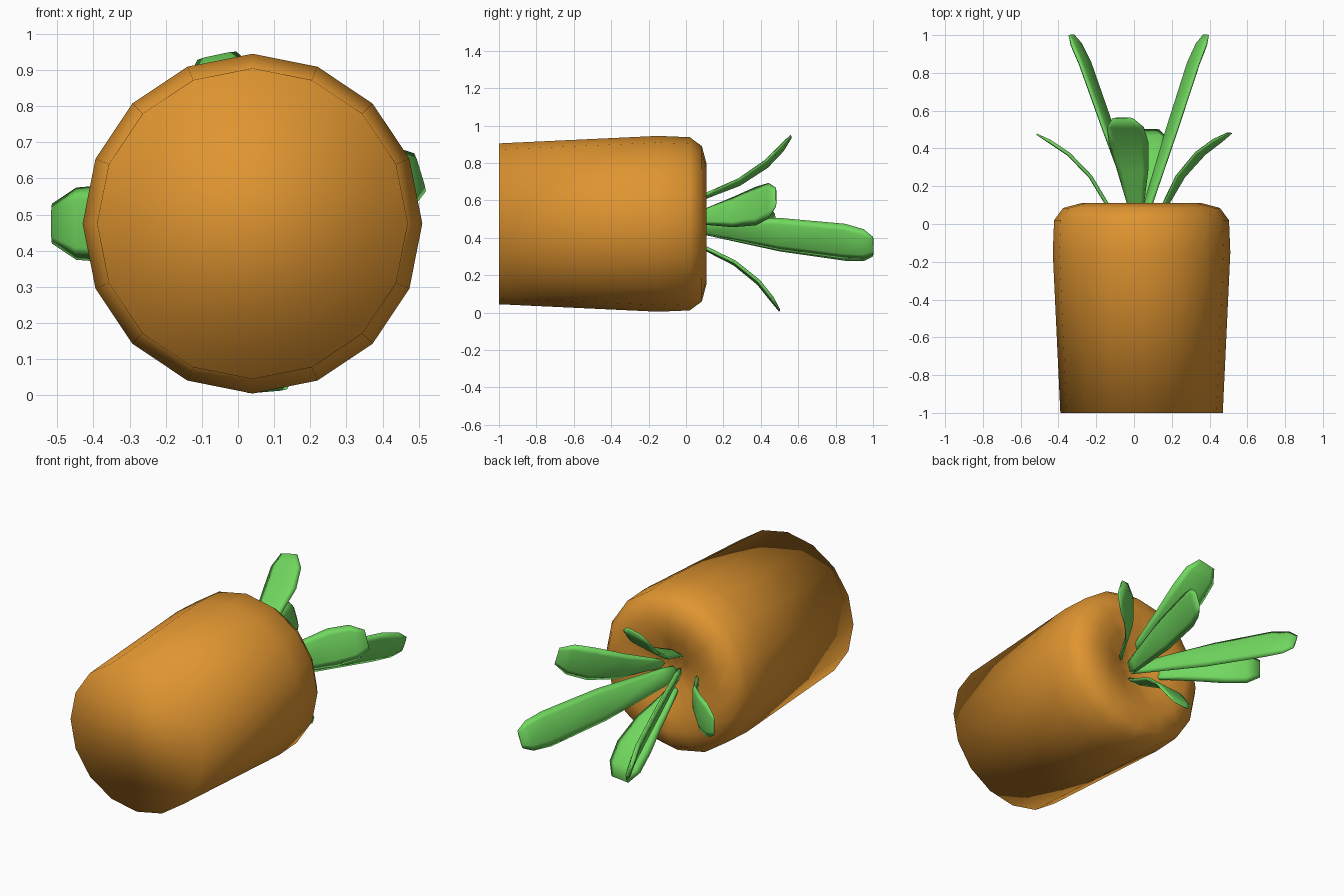
import bpy, bmesh
from math import sin, cos, pi, radians
from mathutils import Vector

cube = bpy.data.objects.get("Cube")
if cube:
    bpy.data.objects.remove(cube, do_unlink=True)

CENTRE = Vector((0.04, 0, 0.475))
SIDES = 16


def material(name, colour):
    m = bpy.data.materials.new(name)
    m.use_nodes = True
    m.diffuse_color = colour
    bsdf = next(n for n in m.node_tree.nodes if n.type == 'BSDF_PRINCIPLED')
    bsdf.inputs["Base Color"].default_value = colour
    return m


orange = material("carrot orange", (0.74, 0.30, 0.03, 1))
green = material("leaf green", (0.165, 0.69, 0.115, 1))


def loft(name, rings, mat):
    """Skin a list of closed point rings, capping both ends."""
    bm = bmesh.new()
    loops = [[bm.verts.new(p) for p in ring] for ring in rings]
    for a, b in zip(loops, loops[1:]):
        n = len(a)
        for i in range(n):
            j = (i + 1) % n
            bm.faces.new((a[i], a[j], b[j], b[i]))
    bm.faces.new(loops[0])
    bm.faces.new(loops[-1])
    bmesh.ops.recalc_face_normals(bm, faces=bm.faces)
    for f in bm.faces:
        f.smooth = True
    mesh = bpy.data.meshes.new(name)
    bm.to_mesh(mesh)
    bm.free()
    mesh.materials.append(mat)
    obj = bpy.data.objects.new(name, mesh)
    bpy.context.collection.objects.link(obj)
    return obj


def radial(angle):
    return Vector((cos(angle), 0, sin(angle)))


# Root: a tapered body with a rounded shoulder and a creased hollow crown
# Each entry is y, radius, depth of the crease on every second vertex
profile = [(-1, 0.43, 0), (-0.15, 0.47, 0), (0.02, 0.463, 0),
           (0.085, 0.415, 0), (0.11, 0.32, 0), (0.105, 0.21, 0.03),
           (0.06, 0.11, 0.015), (0.03, 0.04, 0)]
rings = []
for y, r, crease in profile:
    rings.append([CENTRE + radial(2 * pi * i / SIDES) * r
                  + Vector((0, y - crease * (i % 2), 0)) for i in range(SIDES)])
loft("carrot_root", rings, orange)

# Leaves: flattened blades that follow a radial path out of the crown
SECTION = [(-1, 0), (-0.65, 1), (0.65, 1), (1, 0), (0.65, -1), (-0.65, -1)]


def leaf(name, degrees, path, widths, thickness):
    out = radial(radians(degrees))
    side = radial(radians(degrees + 90))
    points = [CENTRE + out * r + Vector((0, y, 0)) for y, r in path]
    rings = []
    for i, (p, w) in enumerate(zip(points, widths)):
        tangent = points[min(i + 1, len(points) - 1)] - points[max(i - 1, 0)]
        normal = tangent.cross(side).normalized()
        t = thickness * (0.4 if i == len(points) - 1 else 1)
        rings.append([p + side * (u * w) + normal * (v * t) for u, v in SECTION])
    loft(name, rings, green)


# Short curved leaves: angle, tip radius, tip y, radius at the crown
short_leaves = {"top_leaf": (102, 0.475, 0.56, 0.15),
                "bottom_leaf": (-85, 0.465, 0.50, 0.13),
                "right_leaf": (180, 0.555, 0.475, 0.18),
                "left_leaf": (17, 0.485, 0.48, 0.13)}
for name, (angle, tip_r, tip_y, base_r) in short_leaves.items():
    dr, dy = tip_r - base_r, tip_y - 0.1
    path = [(0.02, base_r - 0.05)]
    path += [(0.1 + dy * a, base_r + dr * b) for a, b in
             ((0, 0), (0.4, 0.24), (0.72, 0.55), (0.9, 0.82), (1, 1))]
    leaf(name, angle, path, [0.025, 0.045, 0.085, 0.108, 0.1, 0.055], 0.01)

# Long leaves
for name, angle, spread in (("long_left_leaf", -19, 1), ("long_right_leaf", 199, 1.09)):
    path = [(y, r * spread) for y, r in
            ((0.02, 0.01), (0.1, 0.035), (0.5, 0.17), (0.85, 0.29), (0.95, 0.335), (1, 0.36))]
    leaf(name, angle, path, [0.035, 0.05, 0.092, 0.1, 0.085, 0.05], 0.014)
